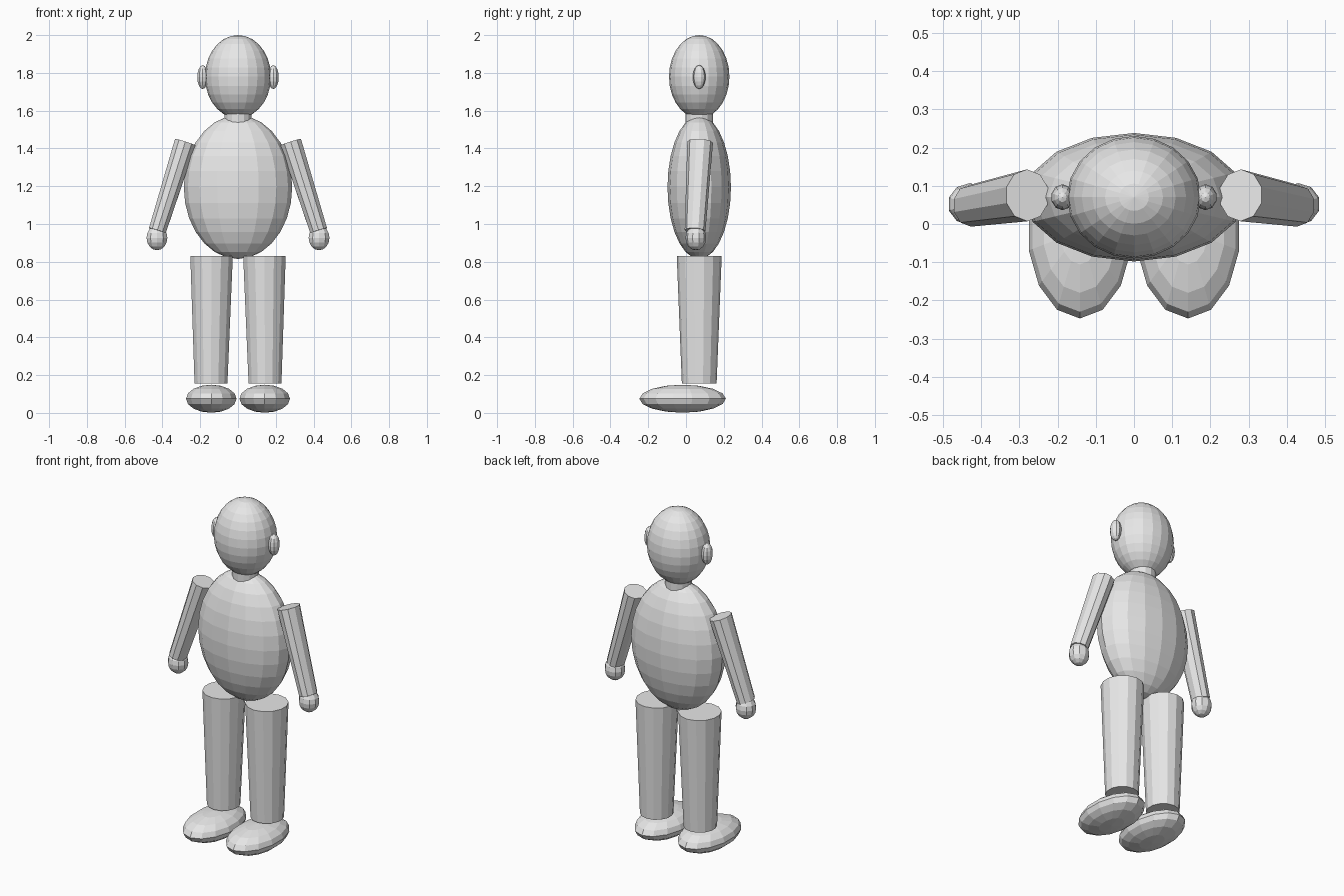
import bpy
from mathutils import Vector

cube = bpy.data.objects.get("Cube")
if cube:
    bpy.data.objects.remove(cube, do_unlink=True)

# Single plain grey for the whole figure
grey = bpy.data.materials.new("plain grey")
grey.use_nodes = True
grey.diffuse_color = (0.8, 0.8, 0.8, 1)
grey.node_tree.nodes["Principled BSDF"].inputs["Base Color"].default_value = grey.diffuse_color


def finish(name):
    obj = bpy.context.object
    obj.name = name
    obj.data.materials.append(grey)
    return obj


def ellipsoid(name, centre, radii, segments, rings):
    bpy.ops.mesh.primitive_uv_sphere_add(
        segments=segments, ring_count=rings, radius=1, location=centre)
    obj = finish(name)
    obj.scale = radii
    return obj


def limb(name, bottom, top, r_bottom, r_top, sides, squash=1):
    """Tapered flat-sided cylinder between two points."""
    bottom, top = Vector(bottom), Vector(top)
    axis = top - bottom
    bpy.ops.mesh.primitive_cone_add(
        vertices=sides, radius1=r_bottom, radius2=r_top,
        depth=axis.length, location=(bottom + top) / 2)
    obj = finish(name)
    obj.rotation_euler = Vector((0, 0, 1)).rotation_difference(axis).to_euler()
    obj.scale.x = squash
    return obj


# Head, neck and body
Y = 0.07
ellipsoid("head", (0, Y, 1.78), (0.175, 0.16, 0.22), 20, 14)
limb("neck", (0, Y, 1.52), (0, Y, 1.62), 0.072, 0.072, 14)
ellipsoid("torso", (0, Y, 1.195), (0.287, 0.168, 0.38), 16, 14)

# Paired parts on both sides
for side, s in (("left", 1), ("right", -1)):
    ellipsoid(side + "_ear", (s * 0.187, Y, 1.778), (0.03, 0.034, 0.063), 10, 8)
    limb(side + "_arm", (s * 0.427, 0.048, 0.965), (s * 0.279, 0.075, 1.433),
         0.055, 0.068, 10, 0.88)
    hand = ellipsoid(side + "_hand", (s * 0.429, 0.052, 0.927),
                     (0.058, 0.055, 0.066), 10, 8)
    limb(side + "_leg", (s * 0.143, Y, 0.155), (s * 0.14, Y, 0.83),
         0.092, 0.119, 14, 0.97)
    ellipsoid(side + "_foot", (s * 0.1415, -0.018, 0.075),
              (0.137, 0.229, 0.074), 14, 8)
